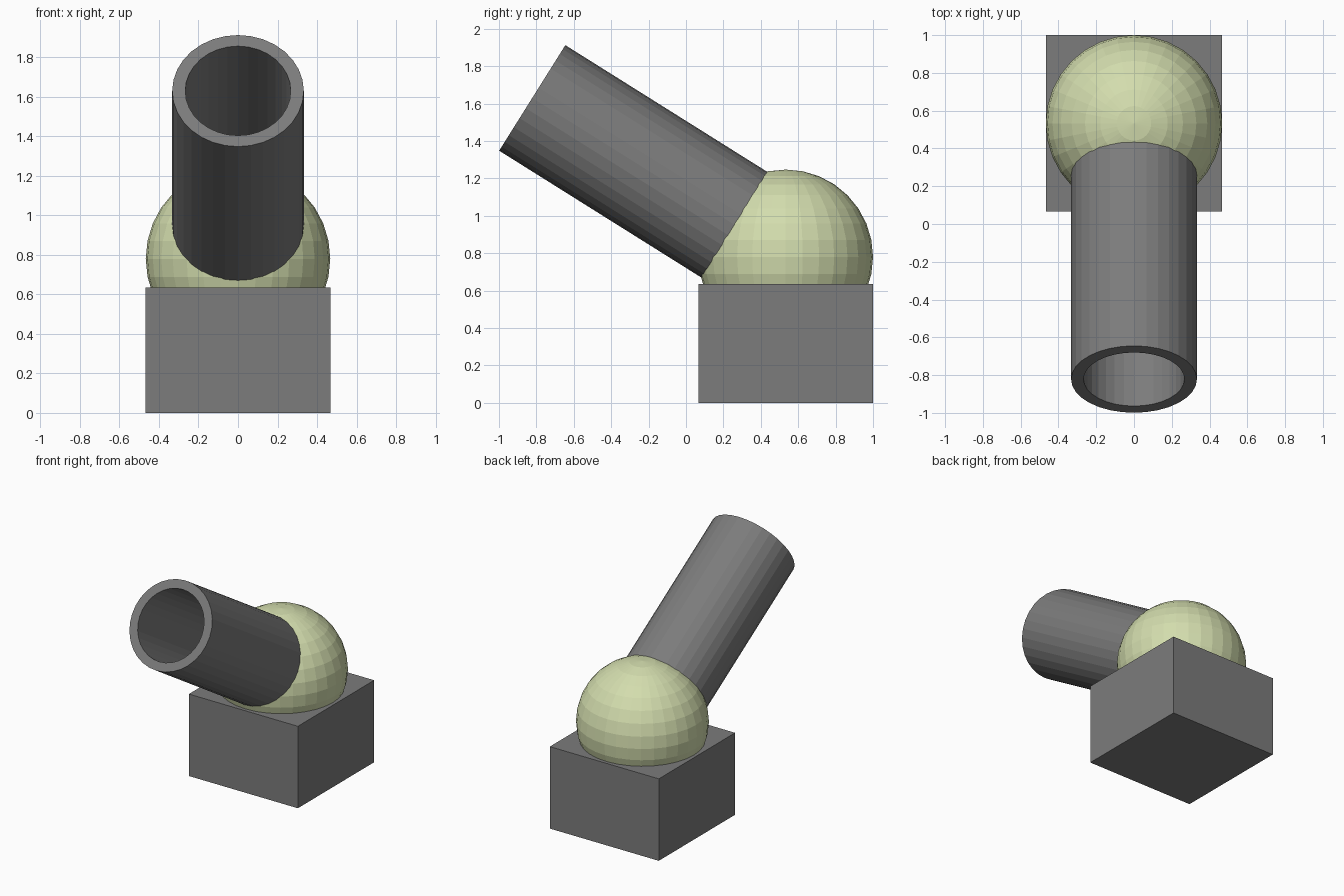
import bpy, bmesh
from mathutils import Vector

if "Cube" in bpy.data.objects:
    bpy.data.objects.remove(bpy.data.objects["Cube"])


def material(name, rgb):
    m = bpy.data.materials.new(name)
    m.diffuse_color = (*rgb, 1)
    m.use_nodes = True
    m.node_tree.nodes["Principled BSDF"].inputs["Base Color"].default_value = m.diffuse_color
    return m


grey = material("dark grey", (0.2, 0.2, 0.2))
green = material("pale green", (0.65, 0.72, 0.42))

R = 0.467                                # half width of base, radius of ball
CENTRE = Vector((0, 1 - R, 0.78))        # ball centre, barrel pivot
MOUTH = Vector((0, -0.822, 1.63))        # centre of barrel mouth

# Base block
bpy.ops.mesh.primitive_cube_add(size=1, location=(0, CENTRE.y, 0.3175))
base = bpy.context.object
base.name = "base_block"
base.scale = (2 * R, 2 * R, 0.635)
base.data.materials.append(grey)

# Ball joint, half sunk in the block
bpy.ops.mesh.primitive_uv_sphere_add(segments=32, ring_count=16, radius=R, location=CENTRE)
ball = bpy.context.object
ball.name = "ball_joint"
ball.data.materials.append(green)

# Barrel: open tube running from the ball centre to the mouth
axis = MOUTH - CENTRE
bm = bmesh.new()
loops = []
for radius, z in ((0.333, 0), (0.333, axis.length), (0.267, axis.length), (0.267, 0)):
    ring = bmesh.ops.create_circle(bm, segments=32, radius=radius)["verts"]
    bmesh.ops.translate(bm, verts=ring, vec=(0, 0, z))
    loops.append(ring)
for a, b in zip(loops, loops[1:] + loops[:1]):
    for i in range(32):
        j = (i + 1) % 32
        bm.faces.new((a[i], a[j], b[j], b[i]))
bmesh.ops.recalc_face_normals(bm, faces=bm.faces)
mesh = bpy.data.meshes.new("barrel")
bm.to_mesh(mesh)
bm.free()
mesh.materials.append(grey)
barrel = bpy.data.objects.new("barrel", mesh)
barrel.location = CENTRE
barrel.rotation_euler = axis.to_track_quat('Z', 'X').to_euler()
bpy.context.collection.objects.link(barrel)
